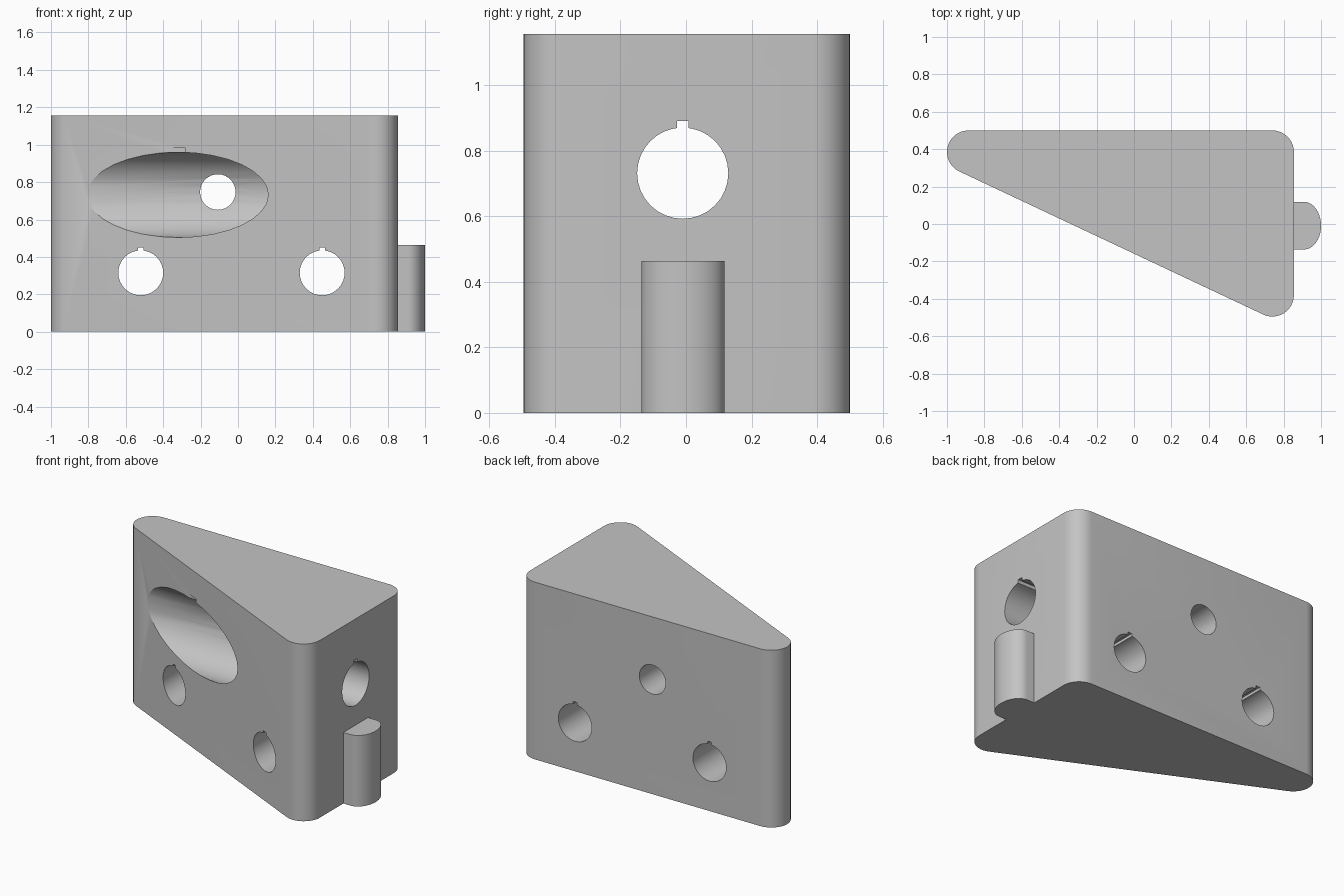
import bpy, bmesh, math
from mathutils import Vector, Matrix

cube = bpy.data.objects.get("Cube")
if cube:
    bpy.data.objects.remove(cube, do_unlink=True)

grey = bpy.data.materials.new("plain_grey")
grey.use_nodes = True
colour = (0.55, 0.55, 0.55, 1)
grey.diffuse_color = colour
grey.node_tree.nodes["Principled BSDF"].inputs["Base Color"].default_value = colour


def make_object(name, bm):
    bmesh.ops.recalc_face_normals(bm, faces=bm.faces)
    mesh = bpy.data.meshes.new(name)
    bm.to_mesh(mesh)
    bm.free()
    mesh.materials.append(grey)
    obj = bpy.data.objects.new(name, mesh)
    bpy.context.collection.objects.link(obj)
    return obj


def prism(name, outline, height):
    bm = bmesh.new()
    face = bm.faces.new([bm.verts.new((x, y, 0)) for x, y in outline])
    top = bmesh.ops.extrude_face_region(bm, geom=[face])
    verts = [v for v in top["geom"] if isinstance(v, bmesh.types.BMVert)]
    bmesh.ops.translate(bm, verts=verts, vec=(0, 0, height))
    return make_object(name, bm)


def arc(cx, cy, rx, ry, start, end, steps):
    angles = [math.radians(start + (end - start) * i / steps) for i in range(steps + 1)]
    return [(cx + rx * math.cos(a), cy + ry * math.sin(a)) for a in angles]


def activate(obj):
    bpy.ops.object.select_all(action="DESELECT")
    obj.select_set(True)
    bpy.context.view_layer.objects.active = obj


def cut(body, bm):
    """Subtract a temporary cutter from the body."""
    cutter = make_object("hole_cutter", bm)
    cutter.hide_render = True
    mod = body.modifiers.new("hole", "BOOLEAN")
    mod.operation, mod.solver, mod.object = "DIFFERENCE", "EXACT", cutter
    activate(body)
    bpy.ops.object.modifier_apply(modifier=mod.name)
    bpy.data.objects.remove(cutter, do_unlink=True)


def bore(body, start, end, radius, notch=0.0, notch_width=0.036):
    """Drill a round hole, with an optional square slot along its top."""
    start, end = Vector(start), Vector(end)
    axis, mid = end - start, (start + end) / 2
    bm = bmesh.new()
    turn = Vector((0, 0, 1)).rotation_difference(axis).to_matrix().to_4x4()
    bmesh.ops.create_cone(bm, cap_ends=True, segments=32, radius1=radius, radius2=radius,
                          depth=axis.length, matrix=Matrix.Translation(mid) @ turn)
    cut(body, bm)
    if notch:
        size = [abs(c) or notch_width for c in axis]
        size[2] = radius + notch
        bm = bmesh.new()
        bmesh.ops.create_cube(bm, size=1, matrix=Matrix.Translation(
            mid + Vector((0, 0, size[2] / 2))) @ Matrix.Diagonal((*size, 1)))
        cut(body, bm)


# Wedge body: a triangle with rounded corners
r = 0.115
slope = math.degrees(math.atan2(0.765, 1.625))
outline = (arc(0.74, 0.385, r, r, 0, 90, 10)
           + arc(-0.885, 0.385, r, r, 90, 270 - slope, 16)
           + arc(0.74, -0.38, r, r, 270 - slope, 360, 12))
body = prism("wedge_body", outline, 1.155)

# Lengthwise hole with a wide recess breaking through the sloped face
bore(body, (-1.2, -0.007, 0.732), (0.25, -0.007, 0.732), 0.228, 0.024)
bore(body, (0.2, -0.01, 0.731), (1.1, -0.01, 0.731), 0.139, 0.02)

# Two slotted cross holes, and a plain one from the back into the recess
for x in (-0.52, 0.45):
    bore(body, (x, -0.7, 0.315), (x, 0.7, 0.315), 0.12, 0.016, 0.03)
bore(body, (-0.108, 0, 0.747), (-0.108, 0.7, 0.747), 0.095)

# Rounded upright tab on the short end
tab_outline = [(0.84, -0.136)] + arc(0.91, -0.009, 0.09, 0.127, -90, 90, 20) + [(0.84, 0.118)]
tab = prism("end_tab", tab_outline, 0.463)

for obj in (body, tab):
    activate(obj)
    bpy.ops.object.shade_smooth_by_angle(angle=math.radians(30))
